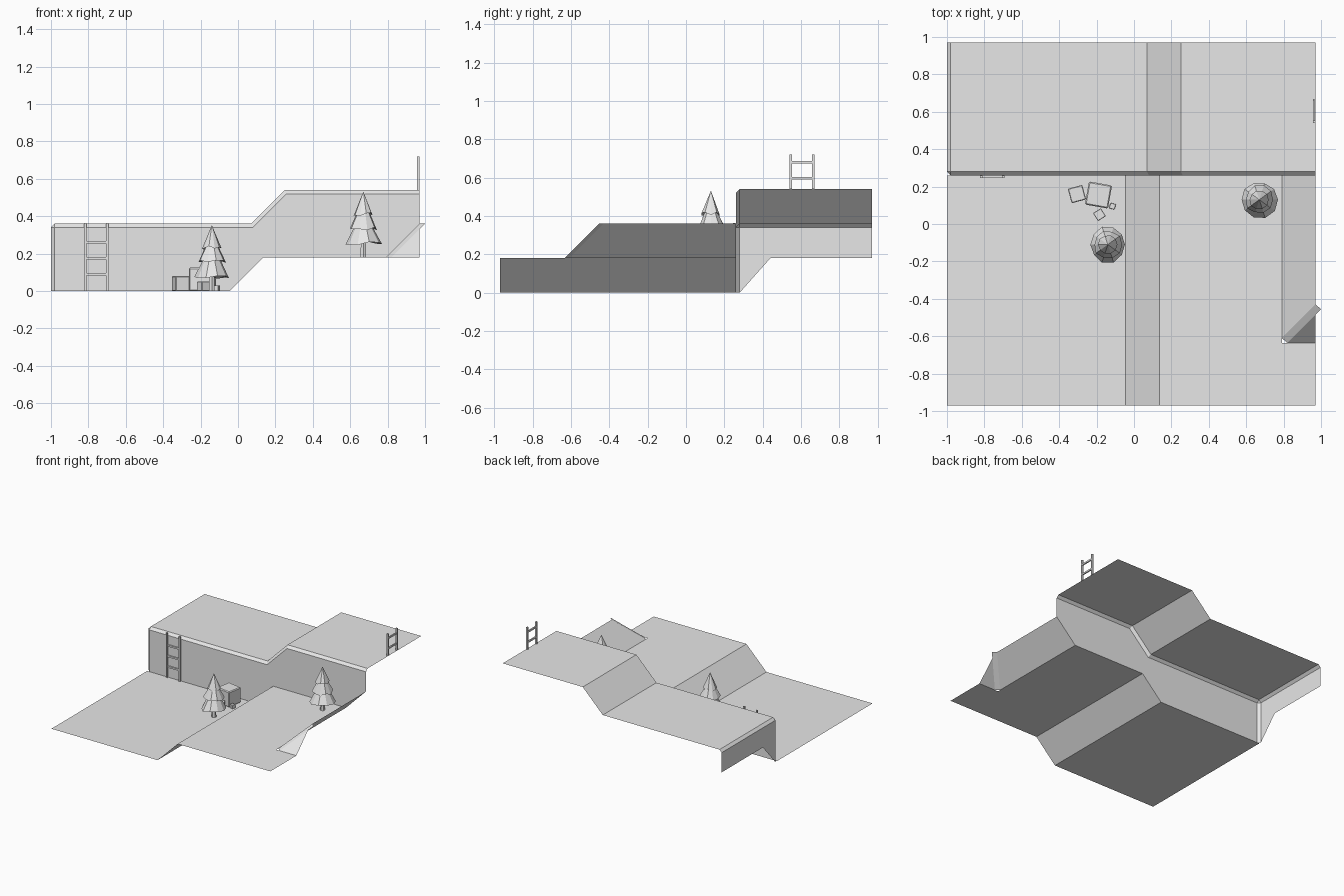
import bpy, bmesh, math, random
from mathutils import Vector, Matrix

cube = bpy.data.objects.get("Cube")
if cube:
    bpy.data.objects.remove(cube)

random.seed(4)
grey = bpy.data.materials.new("plain grey")
grey.use_nodes = True
COLOUR = (0.8, 0.8, 0.8, 1)
grey.diffuse_color = COLOUR
grey.node_tree.nodes["Principled BSDF"].inputs["Base Color"].default_value = COLOUR


def finish(name, bm):
    mesh = bpy.data.meshes.new(name)
    bm.to_mesh(mesh)
    bm.free()
    mesh.materials.append(grey)
    obj = bpy.data.objects.new(name, mesh)
    bpy.context.collection.objects.link(obj)
    return obj


def face(bm, points):
    bm.faces.new([bm.verts.new(p) for p in points])


def strip(bm, row_a, row_b):
    """Quads between two matching rows of points."""
    for i in range(len(row_a) - 1):
        face(bm, (row_a[i], row_a[i + 1], row_b[i + 1], row_b[i]))


def at_y(profile, y):
    return [(x, y, z) for x, z in profile]


def sheet(name, build):
    bm = bmesh.new()
    build(bm)
    bmesh.ops.remove_doubles(bm, verts=bm.verts, dist=0.0005)
    return finish(name, bm)


FRONT, BACK, EDGE, WALL = -0.97, 0.97, 0.97, 0.26
LOW, STEP, HIGH, TOP = 0.0, 0.18, 0.36, 0.54
C = 0.02  # chamfer size
floor_line = [(-1, LOW), (-0.045, LOW), (0.135, STEP), (0.79, STEP), (EDGE, HIGH)]
lip_line = [(-1 + C, HIGH - C), (0.08, HIGH - C), (0.26, TOP - C), (EDGE, TOP - C)]
roof_line = [(-1 + C, HIGH), (0.07, HIGH), (0.25, TOP), (EDGE, TOP)]


# Lower ground: two levels, a ramp and a bank with a chamfered corner
def lower_ground(bm):
    strip(bm, at_y(floor_line[:4], FRONT), at_y(floor_line[:4], WALL))
    a, b = (0.79, -0.61, STEP), (0.82, -0.635, STEP)
    c, d = (1.0, -0.455, HIGH), (EDGE, -0.43, HIGH)
    face(bm, (a, d, (EDGE, WALL, HIGH), (0.79, WALL, STEP)))
    face(bm, (a, b, c, d))
    face(bm, (b, (EDGE, -0.635, STEP), (EDGE, -0.485, HIGH - 0.03)))
    face(bm, ((0.79, FRONT, STEP), (EDGE, FRONT, STEP),
              (EDGE, -0.635, STEP), (0.79, -0.635, STEP)))


# Upper ground with chamfered front and side lips
def upper_ground(bm):
    strip(bm, at_y(roof_line, WALL + C), at_y(roof_line, BACK))
    strip(bm, at_y(lip_line, WALL), at_y(roof_line, WALL + C))
    inner, outer, z = -1 + C, -1, HIGH - C
    face(bm, ((inner, BACK, HIGH), (outer, BACK, z),
              (outer, WALL + C, z), (inner, WALL + C, HIGH)))
    face(bm, ((inner, WALL, z), (inner, WALL + C, HIGH), (outer, WALL + C, z)))


# Cliff walls: front face, chamfered corner and side face
def cliff(bm):
    outline = lip_line[::-1] + [(-1 + C, LOW)] + floor_line[1:]
    face(bm, [(x, WALL, z) for x, z in outline[::-1]])
    z = HIGH - C
    face(bm, ((-1, WALL + C, LOW), (-1 + C, WALL, LOW),
              (-1 + C, WALL, z), (-1, WALL + C, z)))
    face(bm, ((-1, WALL + C, z), (-1, BACK, z), (-1, BACK, STEP),
              (-1, 0.44, STEP), (-1, WALL + C, LOW)))


sheet("lower_ground", lower_ground)
sheet("upper_ground", upper_ground)
sheet("cliff_wall", cliff)


# Pine trees: trunk plus three jagged tiers
def tree(name, x, y, z):
    bm = bmesh.new()
    bmesh.ops.create_cone(bm, cap_ends=True, segments=6, radius1=0.018, radius2=0.014,
                          depth=0.1, matrix=Matrix.Translation((x, y, z + 0.05)))
    finish(name + "_trunk", bm)
    bm = bmesh.new()
    sides = 10
    for base, top, r0, r1 in ((0.075, 0.17, 0.1, 0.045),
                              (0.155, 0.25, 0.078, 0.03),
                              (0.23, 0.35, 0.054, 0.0)):
        rim, upper = [], []
        for i in range(sides):
            a = math.tau * i / sides
            ray = Vector((math.cos(a), math.sin(a), 0))
            drop = random.uniform(-0.01, 0.01)
            rim.append(bm.verts.new(Vector((x, y, z + base + drop))
                                    + ray * r0 * random.uniform(0.9, 1.03)))
            upper.append(bm.verts.new(Vector((x, y, z + top)) + ray * max(r1, 0.001)))
        under = bm.verts.new((x, y, z + base + 0.02))
        for i in range(sides):
            j = (i + 1) % sides
            bm.faces.new((rim[i], rim[j], upper[j], upper[i]))
            bm.faces.new((rim[j], rim[i], under))
        bm.faces.new(upper)
    finish(name + "_foliage", bm)


tree("lower_tree", -0.14, -0.11, LOW)
tree("upper_tree", 0.67, 0.13, STEP)


def box(bm, centre, size, angle=0):
    m = (Matrix.Translation(centre) @ Matrix.Rotation(math.radians(angle), 4, "Z")
         @ Matrix.Diagonal((*size, 1)))
    bmesh.ops.create_cube(bm, size=1, matrix=m)


# Blocks beside the cliff
for name, x, y, size, angle in (("large_block", -0.19, 0.155, 0.125, -10),
                                ("medium_block", -0.305, 0.16, 0.08, 15),
                                ("small_block", -0.185, 0.05, 0.05, 32),
                                ("tiny_block", -0.115, 0.095, 0.03, -15)):
    bm = bmesh.new()
    box(bm, (x, y, size / 2), (size, size, size), angle)
    bmesh.ops.bevel(bm, geom=bm.edges[:], offset=size * 0.05, segments=1, affect="EDGES")
    finish(name, bm)


# Ladders: two rails and evenly spaced rungs
def ladder(name, centre, across, low, high, rungs):
    bm = bmesh.new()
    across, centre = Vector(across), Vector(centre)
    bar = 0.013
    for side in (-1, 1):
        box(bm, centre + across * side * 0.058 + Vector((0, 0, (low + high) / 2)),
            (bar, bar, high - low))
    for z in rungs:
        size = [0.116 if c else bar * 0.8 for c in across]
        size[2] = bar
        box(bm, centre + Vector((0, 0, z)), size)
    finish(name, bm)


ladder("cliff_ladder", (-0.758, 0.253, 0), (1, 0, 0), LOW, HIGH + 0.003, (0.09, 0.176, 0.262))
ladder("edge_ladder", (0.963, 0.605, 0), (0, 1, 0), TOP, 0.72, (0.597, 0.68))
